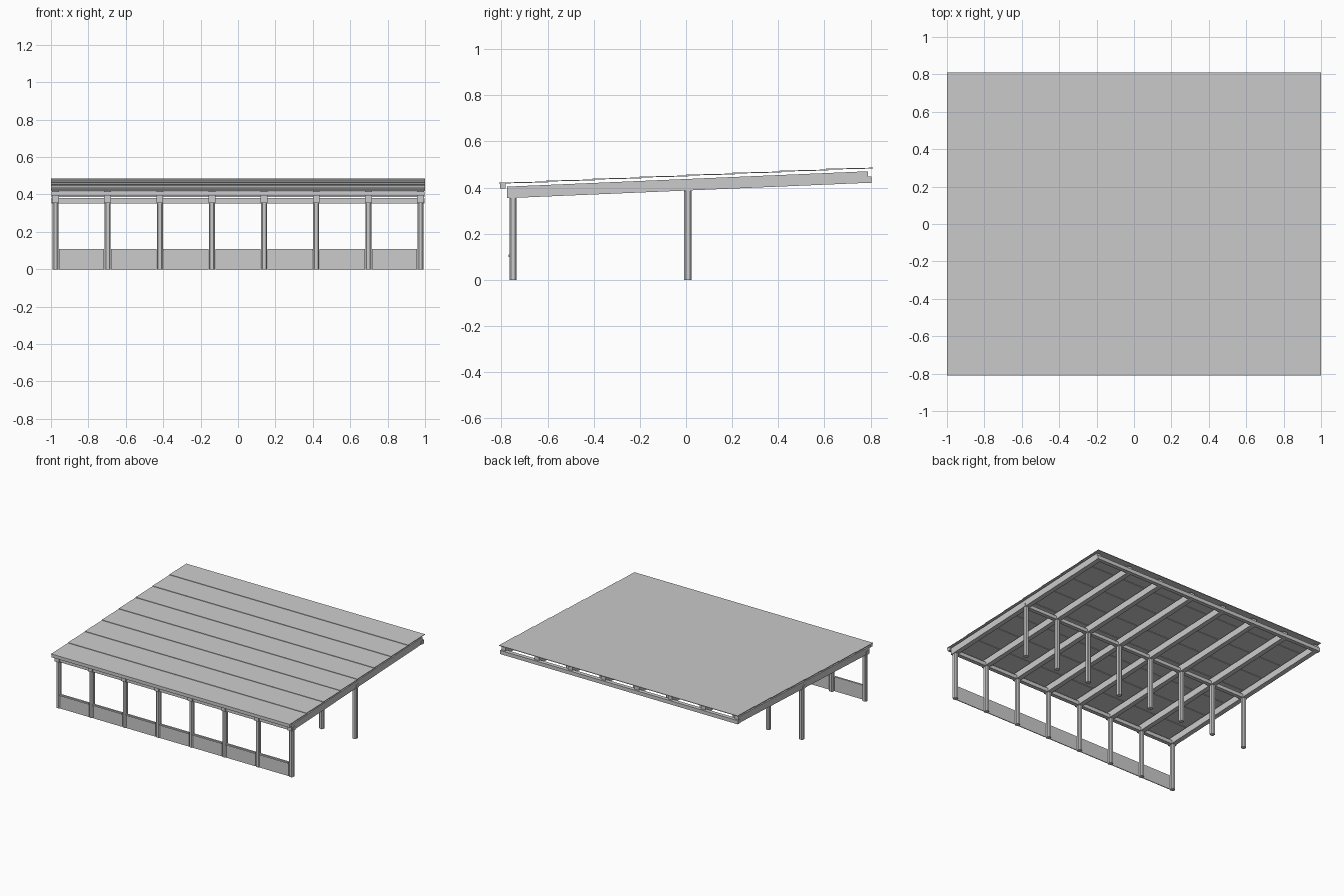
import bpy, bmesh, math
from mathutils import Vector

cube = bpy.data.objects.get("Cube")
if cube:
    bpy.data.objects.remove(cube, do_unlink=True)

grey = bpy.data.materials.new("light_grey")
grey.use_nodes = True
colour = (0.6, 0.6, 0.6, 1)
grey.diffuse_color = colour
grey.node_tree.nodes["Principled BSDF"].inputs["Base Color"].default_value = colour

SLOPE = 0.0425
BAYS = 7
POST_X = [-0.976 + i * 1.952 / BAYS for i in range(BAYS + 1)]


def prism(name, profile, x0, x1):
    """Extrude a (y, z) profile along x."""
    bm = bmesh.new()
    face = bm.faces.new([bm.verts.new((x0, y, z)) for y, z in profile])
    new = bmesh.ops.extrude_face_region(bm, geom=[face])["geom"]
    moved = [v for v in new if isinstance(v, bmesh.types.BMVert)]
    bmesh.ops.translate(bm, verts=moved, vec=Vector((x1 - x0, 0, 0)))
    bmesh.ops.recalc_face_normals(bm, faces=bm.faces)
    mesh = bpy.data.meshes.new(name)
    bm.to_mesh(mesh)
    bm.free()
    mesh.materials.append(grey)
    obj = bpy.data.objects.new(name, mesh)
    bpy.context.collection.objects.link(obj)
    return obj


def box(name, x, y, z):
    return prism(name, [(y[0], z[0]), (y[1], z[0]), (y[1], z[1]), (y[0], z[1])], *x)


def post(name, x, y, top):
    """Square post with chamfered corners."""
    r = 0.016
    obj = box(name, (x - r, x + r), (y - r, y + r), (0, top))
    bm = bmesh.new()
    bm.from_mesh(obj.data)
    upright = [e for e in bm.edges if abs(e.verts[0].co.z - e.verts[1].co.z) > 0.1]
    bmesh.ops.bevel(bm, geom=upright, offset=0.007, segments=1, affect='EDGES')
    bm.to_mesh(obj.data)
    bm.free()


# Posts and sloping rafters, one pair of posts per rafter
for i, x in enumerate(POST_X):
    post(f"front_post_{i}", x, -0.75, 0.36)
    post(f"middle_post_{i}", x, 0.008, 0.39)
    y0, y1 = -0.777, 0.79
    z0, z1 = 0.354, 0.354 + SLOPE * (y1 - y0)
    prism(f"rafter_{i}", [(y0, z0), (y1, z1), (y1, z1 + 0.05), (y0, z0 + 0.05)],
          x - 0.018, x + 0.018)

# Long beams across the width
for name, y, z in (("front_beam", (-0.765, -0.735), (0.352, 0.38)),
                   ("middle_beam", (-0.007, 0.023), (0.386, 0.412)),
                   ("back_beam", (0.774, 0.804), (0.419, 0.447)),
                   ("front_fascia", (-0.807, -0.782), (0.395, 0.417))):
    box(name, (-0.997, 0.997), y, z)

# Low wall panels with a top rail in every front bay
for i in range(BAYS):
    x = (POST_X[i] + 0.018, POST_X[i + 1] - 0.018)
    box(f"wall_panel_{i}", x, (-0.761, -0.755), (0, 0.1))
    box(f"wall_rail_{i}", x, (-0.769, -0.755), (0.098, 0.109))

# Overlapping roof sheets, each one stepping over the sheet in front
STRIPS, PITCH, THICK = 8, 0.2025, 0.004
for i in range(STRIPS):
    y0 = -0.81 + i * PITCH
    y1 = min(y0 + PITCH + 0.01, 0.81)
    z0 = 0.4175 + SLOPE * (y0 + 0.81)
    z1 = z0 + SLOPE * (y1 - y0) - THICK
    prism(f"roof_sheet_{i}", [(y0, z0), (y1, z1), (y1, z1 + THICK), (y0, z0 + THICK)], -1, 1)
